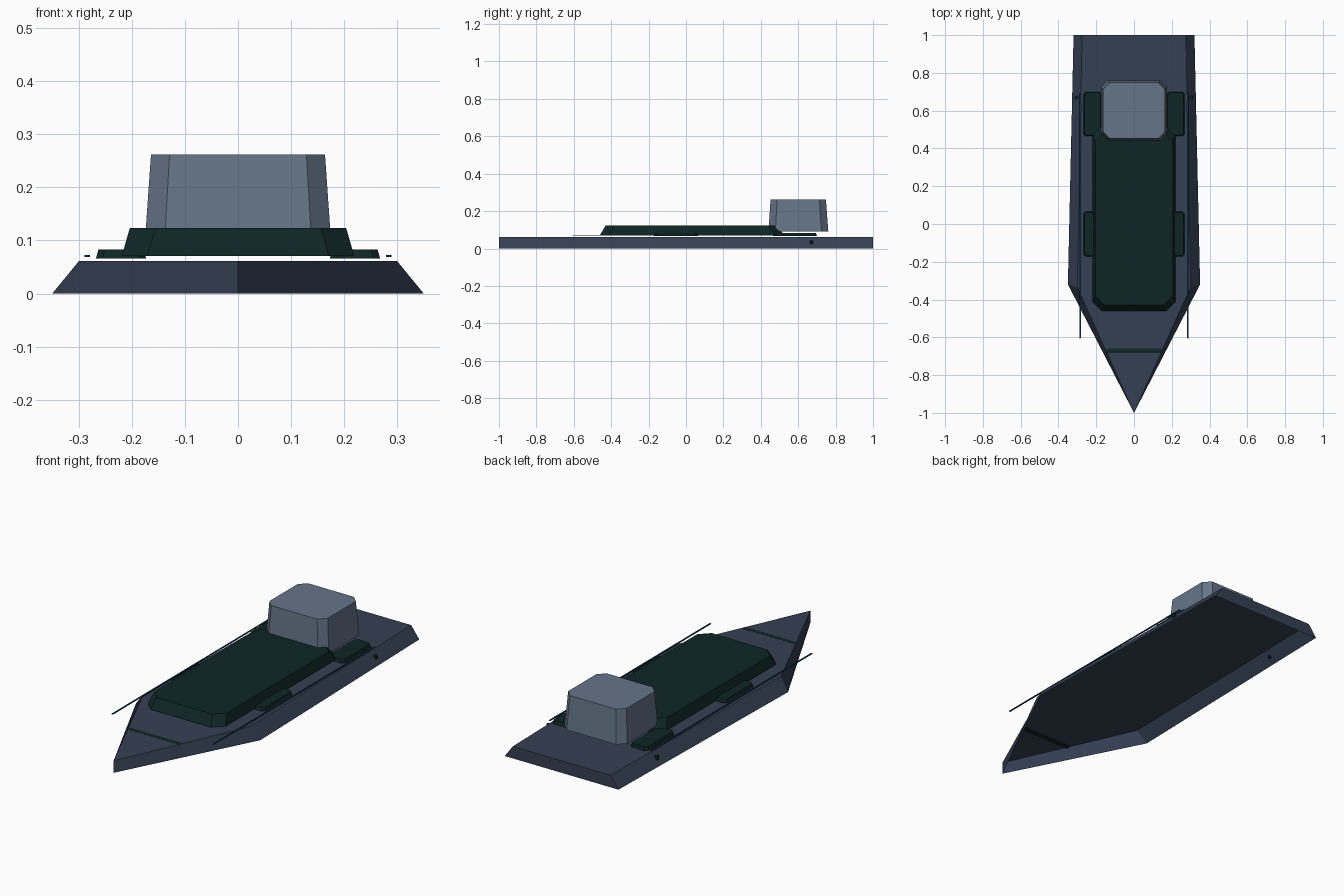
import bpy, bmesh

if "Cube" in bpy.data.objects:
    bpy.data.objects.remove(bpy.data.objects["Cube"])


def material(name, r, g, b):
    m = bpy.data.materials.new(name)
    lin = [(c / 255 / 12.92) if c < 11 else ((c / 255 + 0.055) / 1.055) ** 2.4 for c in (r, g, b)]
    m.diffuse_color = (*lin, 1)
    m.use_nodes = True
    m.node_tree.nodes["Principled BSDF"].inputs["Base Color"].default_value = m.diffuse_color
    return m


HULL = material("slate_blue", 53, 64, 84)
DARK = material("dark_green", 15, 37, 37)
GREY = material("steel_grey", 101, 117, 136)
BLUE = material("deep_blue", 14, 56, 82)


def loft(name, low, high, z0, z1, mat, base=True):
    """Join two matching outlines at heights z0 and z1."""
    bm = bmesh.new()
    a = [bm.verts.new((x, y, z0)) for x, y in low]
    b = [bm.verts.new((x, y, z1)) for x, y in high]
    n = len(a)
    for i in range(n):
        j = (i + 1) % n
        bm.faces.new((a[i], a[j], b[j], b[i]))
    bm.faces.new(b)
    if base:
        bm.faces.new(a[::-1])
    me = bpy.data.meshes.new(name)
    bm.to_mesh(me)
    bm.free()
    me.materials.append(mat)
    ob = bpy.data.objects.new(name, me)
    bpy.context.collection.objects.link(ob)
    return ob


def octagon(x0, x1, y0, y1, c):
    """Rectangle with cut corners, counter-clockwise."""
    return [(x0 + c, y0), (x1 - c, y0), (x1, y0 + c), (x1, y1 - c),
            (x1 - c, y1), (x0 + c, y1), (x0, y1 - c), (x0, y0 + c)]


def block(name, x0, x1, y0, y1, z0, z1, mat, cut=0.002, inset=0.0):
    i = inset
    return loft(name, octagon(x0, x1, y0, y1, cut),
                octagon(x0 + i, x1 - i, y0 + i, y1 - i, cut), z0, z1, mat)


# Hull shell, open underneath
loft("hull",
     [(0, -1), (0.35, -0.32), (0.32, 1), (-0.32, 1), (-0.35, -0.32)],
     [(0, -1), (0.30, -0.335), (0.275, 1), (-0.275, 1), (-0.30, -0.335)],
     0, 0.061, HULL, base=False)

# Low superstructure with cut corners
loft("superstructure",
     octagon(-0.219, 0.219, -0.46, 0.525, 0.048),
     octagon(-0.204, 0.204, -0.43, 0.485, 0.048), 0.071, 0.123, DARK)

# Bridge tower
loft("tower",
     octagon(-0.176, 0.176, 0.441, 0.761, 0.037),
     octagon(-0.164, 0.164, 0.452, 0.748, 0.035), 0.09, 0.262, GREY)

# Breakwater strip on the bow
block("bow_strip", -0.145, 0.145, -0.682, -0.66, 0.055, 0.0615, DARK)

# Paired side pads, rails and rail fittings
for side, s in (("left", -1), ("right", 1)):
    def pair(name, xa, xb, *rest, **kw):
        lo, hi = sorted((s * xa, s * xb))
        block(side + "_" + name, lo, hi, *rest, **kw)

    pair("rear_pad", 0.173, 0.268, 0.465, 0.70, 0.066, 0.083, DARK, cut=0.012, inset=0.005)
    pair("middle_pad", 0.173, 0.268, -0.172, 0.066, 0.066, 0.083, DARK, cut=0.012, inset=0.005)
    pair("rail", 0.2815, 0.2885, -0.605, 0.69, 0.069, 0.073, BLUE, cut=0.001)
    pair("rail_mount", 0.279, 0.289, 0.59, 0.65, 0.069, 0.073, BLUE, cut=0.002)
    pair("hull_fitting", 0.297, 0.313, 0.663, 0.678, 0.025, 0.042, DARK)
